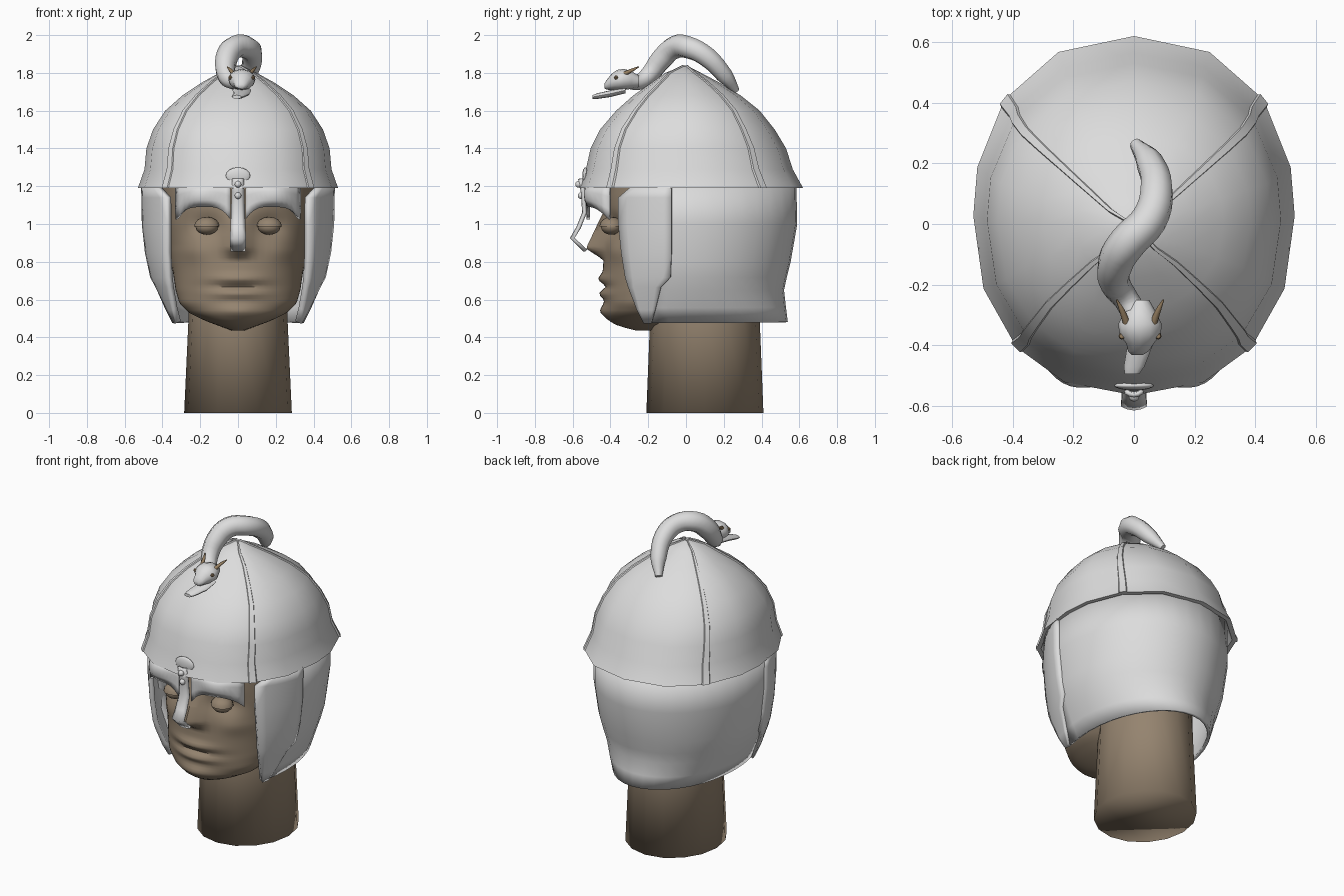
import bpy, bmesh, math
from math import sin, cos, pi, radians, sqrt, exp
from mathutils import Vector

cube = bpy.data.objects.get("Cube")
if cube:
    bpy.data.objects.remove(cube, do_unlink=True)


def material(name, color):
    m = bpy.data.materials.new(name)
    m.use_nodes = True
    m.diffuse_color = (*color, 1)
    bsdf = m.node_tree.nodes["Principled BSDF"]
    bsdf.inputs["Base Color"].default_value = (*color, 1)
    bsdf.inputs["Roughness"].default_value = 0.6
    return m


STEEL = material("pale steel", (0.72, 0.72, 0.72))
SKIN = material("brown wood", (0.3, 0.23, 0.16))
HORN = material("tan horn", (0.33, 0.23, 0.13))


def finish(obj, mat, angle=35):
    obj.data.materials.clear()
    obj.data.materials.append(mat)
    bpy.ops.object.select_all(action='DESELECT')
    obj.select_set(True)
    bpy.context.view_layer.objects.active = obj
    bpy.ops.object.shade_smooth_by_angle(angle=radians(angle))
    return obj


def loft(name, rings, mat, closed=True, caps=True, thick=0, angle=35):
    """Skin a list of equal-length point rows."""
    bm = bmesh.new()
    rows = [[bm.verts.new(p) for p in r] for r in rings]
    n = len(rows[0])
    for a, b in zip(rows, rows[1:]):
        for i in range(n if closed else n - 1):
            j = (i + 1) % n
            bm.faces.new((a[i], a[j], b[j], b[i]))
    if closed and caps:
        bm.faces.new(rows[0])
        bm.faces.new(rows[-1])
    bmesh.ops.recalc_face_normals(bm, faces=bm.faces)
    me = bpy.data.meshes.new(name)
    bm.to_mesh(me)
    bm.free()
    obj = bpy.data.objects.new(name, me)
    bpy.context.collection.objects.link(obj)
    if thick:
        mod = obj.modifiers.new("thickness", 'SOLIDIFY')
        mod.thickness, mod.offset = thick, 0
    return finish(obj, mat, angle)


def oval(z, w, front, back, angles, e=1.0):
    """Horizontal rounded outline; angle zero points to the back."""
    c, d = (front + back) / 2, (back - front) / 2
    f = lambda v: math.copysign(abs(v) ** e, v) if abs(v) > 1e-6 else 0
    return [Vector((w * f(sin(t)), c + d * f(cos(t)), z)) for t in angles]


def around(n):
    return [2 * pi * i / n for i in range(n)]


def lerp_rows(rows, z):
    for a, b in zip(rows, rows[1:]):
        if z <= b[0]:
            k = (z - a[0]) / (b[0] - a[0])
            return [p + (q - p) * k for p, q in zip(a, b)]
    return rows[-1]


def bump(v, centre, spread):
    return exp(-((v - centre) / spread) ** 2)


def ball(name, loc, size, mat, seg=16):
    bpy.ops.mesh.primitive_uv_sphere_add(segments=seg, ring_count=seg // 2, location=loc)
    obj = bpy.context.object
    obj.name, obj.scale = name, size
    return finish(obj, mat)


def tube(name, pts, mat):
    cu = bpy.data.curves.new(name, 'CURVE')
    cu.dimensions, cu.bevel_depth, cu.bevel_resolution = '3D', 1, 2
    cu.use_fill_caps, cu.resolution_u = True, 4
    sp = cu.splines.new('BEZIER')
    sp.bezier_points.add(len(pts) - 1)
    for bp, (x, y, z, r) in zip(sp.bezier_points, pts):
        bp.co, bp.radius = (x, y, z), r
        bp.handle_left_type = bp.handle_right_type = 'AUTO'
    obj = bpy.data.objects.new(name, cu)
    bpy.context.collection.objects.link(obj)
    bpy.ops.object.select_all(action='DESELECT')
    obj.select_set(True)
    bpy.context.view_layer.objects.active = obj
    bpy.ops.object.convert(target='MESH')
    return finish(bpy.context.object, mat, 50)


# Neck stand
loft("neck", [oval(0, .285, -.21, .41, around(16)), oval(.5, .262, -.19, .39, around(16)),
              oval(.9, .25, -.17, .38, around(16))], SKIN, angle=180)

# Head: width and front line by height, then nose, lips, chin, cheeks and eye sockets
FACE = [(.435, .03, -.26), (.46, .1, -.36), (.49, .18, -.41), (.53, .26, -.43),
        (.58, .31, -.43), (.65, .33, -.432), (.75, .345, -.44), (.86, .37, -.435),
        (1.0, .39, -.43), (1.15, .4, -.42), (1.3, .4, -.4)]
rings = []
for i in range(57):
    z, w, front = lerp_rows(FACE, .435 + .865 * i / 56)
    ring = oval(z, w, front, min(.4, z - .485), around(64), .95)
    nose = .095 * max(0, 1 - ((z - .87) / .22 if z > .87 else (.87 - z) / .06))
    lips = .028 * (bump(z, .71, .025) + bump(z, .63, .022)) - .012 * bump(z, .67, .012)
    for p in ring:
        if p.y < -.1:
            x = abs(p.x)
            p.y -= nose * bump(x, 0, .055) + lips * bump(x, 0, .13)
            p.y -= .025 * bump(z, .54, .035) * bump(x, 0, .1)
            p.y -= .02 * bump(x, .24, .08) * bump(z, .86, .06)
            p.y += .04 * bump(x, .165, .08) * bump(z, .99, .06)
    rings.append(ring)
loft("head", rings, SKIN, angle=60)

# Helmet dome with flared rim and an inner lip underneath
DOME = [(1.19, .53, -.565, .62), (1.29, .495, -.53, .565), (1.4, .485, -.505, .53),
        (1.5, .45, -.455, .47), (1.6, .385, -.37, .39), (1.68, .295, -.28, .29),
        (1.75, .19, -.18, .175), (1.8, .1, -.11, .08), (1.835, .015, -.02, .01)]
half = [radians(a) for a in (0, 25.6, 52, 76.5, 90, 111.6, 135, 156.7, 180)]
sides = half + [-a for a in half[-2:0:-1]]
lip = [oval(1.27, .47, -.5, .54, sides, .9), oval(1.19, .505, -.54, .59, sides, .9)]
loft("helmet_dome", lip + [oval(*r, sides, .9) for r in DOME], STEEL)

# Four slim tapering ribs running up the dome
for label, t in (("back_left", half[2]), ("front_left", half[6]),
                 ("front_right", -half[6]), ("back_right", -half[2])):
    rings = []
    for i, row in enumerate(DOME):
        p = oval(*row, [t], .9)[0]
        out = Vector((sin(t), cos(t), 0))
        side = Vector((out.y, -out.x, 0)) * (.034 - .0036 * i)
        lift = out * .003 + Vector((0, 0, .0008 * i))
        rings.append([p - side - out * .022, p - side * .6 + lift,
                      p + side * .6 + lift, p + side - out * .022])
    loft("rib_" + label, rings, STEEL, angle=40)

# Neck guard wrapping the back and sides
GUARD = [(.48, .34, .53), (.56, .38, .52), (.65, .42, .51), (.72, .446, .525),
         (.8, .468, .545), (1.0, .49, .58), (1.22, .494, .575)]
arc = [radians(-110 + 10 * i) for i in range(23)]
loft("neck_guard", [oval(z, w, -b, b, arc) for z, w, b in GUARD], STEEL,
     closed=False, thick=.018, angle=50)

# Cheek plates and brow plates, left and right
CHEEK = [(.48, -.22, -.18), (.55, -.255, -.16), (.67, -.3, -.13), (.72, -.315, -.08),
         (.85, -.335, -.075), (1.0, -.35, -.075), (1.14, -.35, -.075), (1.2, -.28, -.075)]
for label, s in (("left", 1), ("right", -1)):
    rings = []
    for z, f, r in CHEEK:
        w = lerp_rows(GUARD, z)[1] + .01
        ys = [f + (r - f) * i / 6 for i in range(7)]
        rings.append([(s * w * sqrt(1 - (y / .51) ** 2), y, z) for y in ys])
    loft("cheek_plate_" + label, rings, STEEL, closed=False, thick=.03, angle=40)

    rings = []
    for k in (0, .35, .7, 1):
        row = []
        for i in range(13):
            u = i / 12
            x = .04 + .285 * u
            low = 1.095 - .07 * abs(2 * u - 1) ** 3
            y = .03 - .55 * sqrt(1 - (x / .53) ** 2)
            y -= .055 * sin(pi * (.15 + .7 * k)) * sin(pi * u ** 1.6)
            row.append((s * x, y, 1.21 + (low - 1.21) * k))
        rings.append(row)
    loft("brow_plate_" + label, rings, STEEL, closed=False, thick=.018, angle=40)

    # Eyeball with a heavier upper lid
    ball("eye_" + label, (s * .165, -.395, .985), (.06, .055, .042), SKIN)
    lid = ball("eyelid_" + label, (s * .165, -.395, .988), (.067, .063, .05), SKIN)
    bm = bmesh.new()
    bm.from_mesh(lid.data)
    bmesh.ops.delete(bm, geom=[v for v in bm.verts if v.co.z < -.01], context='VERTS')
    bm.to_mesh(lid.data)
    bm.free()

# Nose guard strip, bent outward and folded back at the tip
NASAL = [(-.565, 1.24, .028), (-.55, 1.17, .03), (-.543, 1.06, .034),
         (-.575, .98, .037), (-.608, .925, .04), (-.54, .86, .038)]
loft("nose_guard", [[(w * k, y + .012 * k * k, z) for k in (-1, -.5, 0, .5, 1)]
                    for y, z, w in NASAL], STEEL, closed=False, thick=.014, angle=85)
for label, y, z in (("upper", -.568, 1.21), ("lower", -.555, 1.15)):
    ball("rivet_" + label, (0, y, z), (.018, .018, .018), STEEL, 12)
ball("front_boss", (0, -.533, 1.255), (.065, .016, .045), STEEL)

# Serpent crest coiling over the peak
tube("serpent_body", [(.005, .265, 1.705, .02), (.05, .205, 1.785, .046),
                      (.075, .11, 1.885, .056), (.05, .015, 1.934, .06),
                      (-.02, -.06, 1.935, .062), (-.062, -.13, 1.872, .06),
                      (-.06, -.2, 1.785, .05), (-.025, -.25, 1.752, .042),
                      (.01, -.31, 1.757, .042)], STEEL)


def snout(name, rows):
    """Rounded sections along the length of the serpent's face."""
    loft(name, [[(.02 + w * sin(t) - .28 * max(0, -.4 - y), y, z + h * cos(t))
                 for t in around(12)] for y, w, z, h in rows], STEEL, angle=50)


snout("serpent_head", [(-.25, .03, 1.755, .03), (-.29, .052, 1.763, .048),
                       (-.33, .072, 1.765, .056), (-.365, .068, 1.762, .054),
                       (-.395, .045, 1.752, .042), (-.42, .034, 1.737, .026),
                       (-.432, .018, 1.73, .012)])
snout("serpent_jaw", [(-.32, .05, 1.708, .016), (-.4, .042, 1.69, .018),
                      (-.47, .034, 1.677, .015), (-.495, .024, 1.672, .01)])
for label, s in (("left", 1), ("right", -1)):
    x = .02
    tube("serpent_horn_" + label, [(x + s * .045, -.325, 1.795, .012),
                                   (x + s * .06, -.285, 1.815, .009),
                                   (x + s * .077, -.25, 1.832, .003)], HORN)
    ball("serpent_eye_" + label, (x + s * .06, -.37, 1.775), (.011, .011, .011), HORN, 8)
